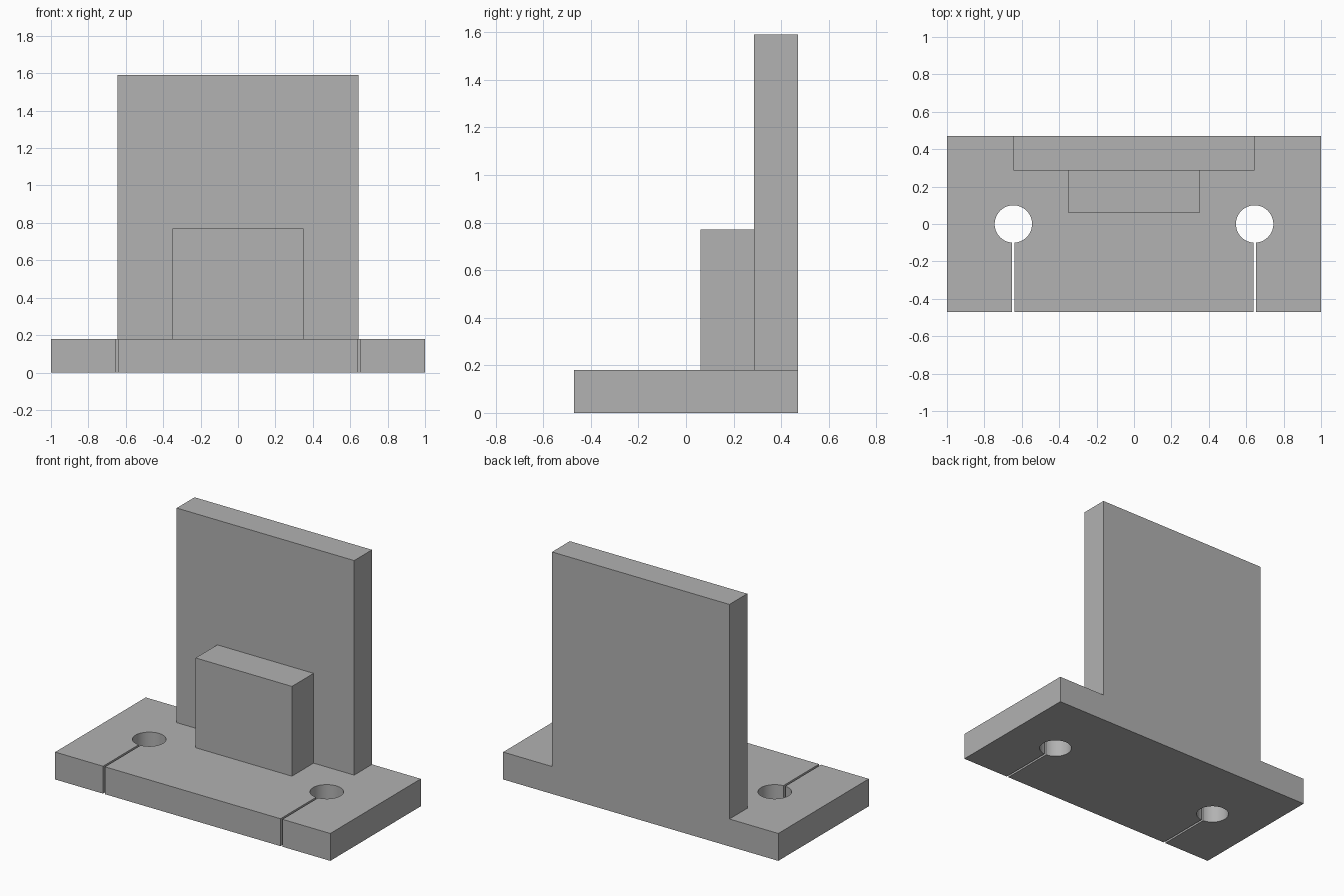
import bpy, bmesh
from math import sin, cos, asin, pi, radians

cube = bpy.data.objects.get("Cube")
if cube:
    bpy.data.objects.remove(cube, do_unlink=True)

grey = bpy.data.materials.new("plain_grey")
grey.use_nodes = True
colour = (0.445, 0.445, 0.445, 1)
grey.diffuse_color = colour
grey.node_tree.nodes["Principled BSDF"].inputs["Base Color"].default_value = colour

HALF_X, HALF_Y, BASE_TOP = 1.0, 0.47, 0.18
HOLE_X, HOLE_R, SLIT = 0.645, 0.1, 0.007
WALL_FRONT = 0.285


def prism(name, outline, z0, z1):
    """Extrude a flat outline upwards from z0 to z1."""
    bm = bmesh.new()
    face = bm.faces.new([bm.verts.new((x, y, z0)) for x, y in outline])
    top = bmesh.ops.extrude_face_region(bm, geom=[face])["geom"]
    verts = [v for v in top if isinstance(v, bmesh.types.BMVert)]
    bmesh.ops.translate(bm, verts=verts, vec=(0, 0, z1 - z0))
    bmesh.ops.recalc_face_normals(bm, faces=bm.faces)
    mesh = bpy.data.meshes.new(name)
    bm.to_mesh(mesh)
    bm.free()
    mesh.materials.append(grey)
    obj = bpy.data.objects.new(name, mesh)
    bpy.context.collection.objects.link(obj)
    return obj


def rectangle(half_x, y0, y1):
    return [(-half_x, y0), (half_x, y0), (half_x, y1), (-half_x, y1)]


def keyhole(cx, steps=48):
    """Slit from the front edge into a round hole and back, left to right."""
    gap = asin(SLIT / HOLE_R)
    start, sweep = -pi / 2 - gap, 2 * pi - 2 * gap
    angles = [start - sweep * i / steps for i in range(steps + 1)]
    arc = [(cx + HOLE_R * cos(a), HOLE_R * sin(a)) for a in angles]
    return [(cx - SLIT, -HALF_Y)] + arc + [(cx + SLIT, -HALF_Y)]


# Base plate with two slotted holes
corners = rectangle(HALF_X, -HALF_Y, HALF_Y)
outline = corners[:1] + keyhole(-HOLE_X) + keyhole(HOLE_X) + corners[1:]
base = prism("base_plate", outline, 0, BASE_TOP)
bpy.ops.object.select_all(action="DESELECT")
base.select_set(True)
bpy.context.view_layer.objects.active = base
bpy.ops.object.shade_smooth_by_angle(angle=radians(30))

# Upright back wall and the block in front of it
prism("back_wall", rectangle(HOLE_X, WALL_FRONT, HALF_Y), BASE_TOP, 1.59)
prism("front_block", rectangle(0.35, 0.06, WALL_FRONT), BASE_TOP, 0.77)
